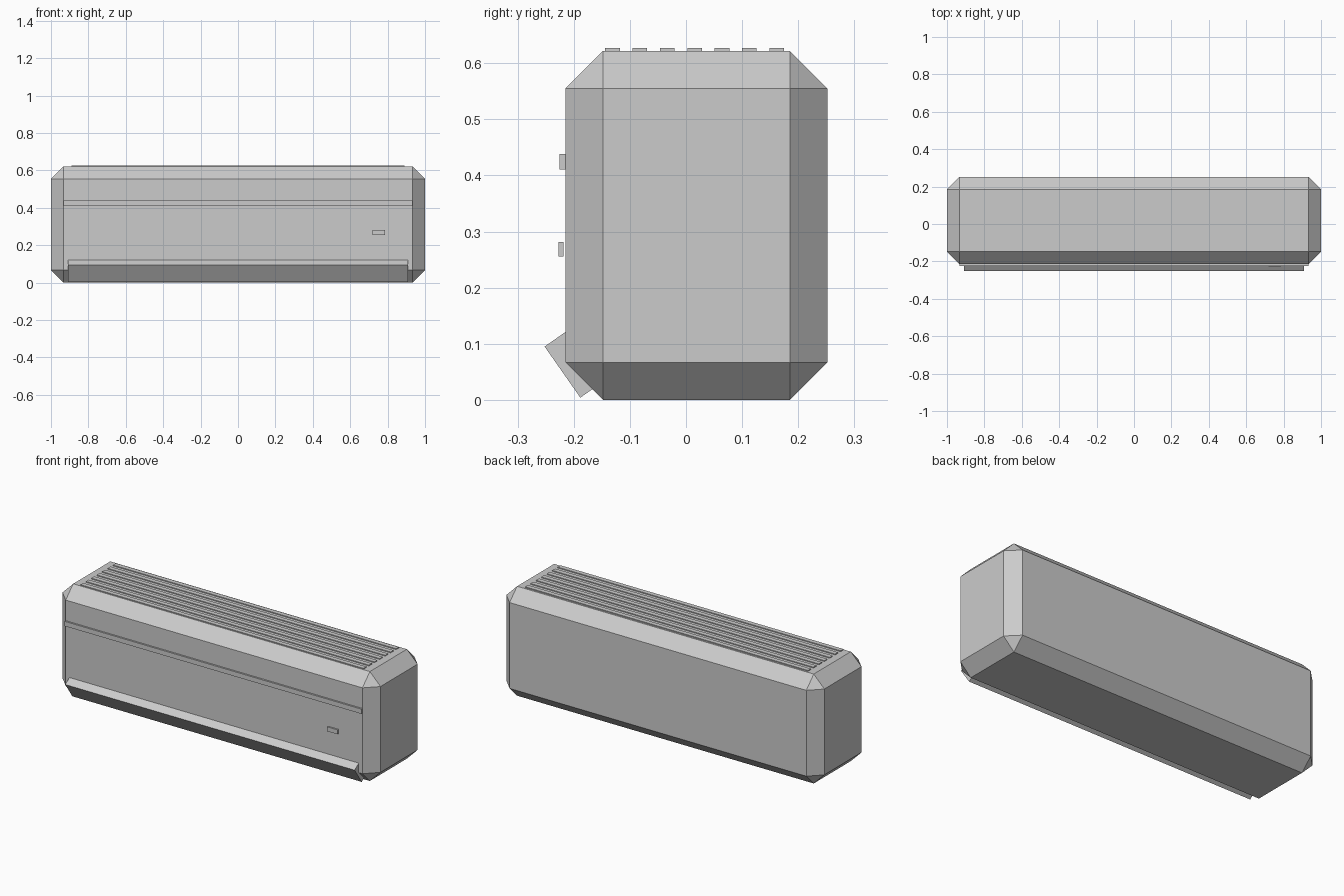
import bpy
from math import radians
from mathutils import Matrix, Vector

default = bpy.data.objects.get("Cube")
if default:
    bpy.data.objects.remove(default, do_unlink=True)

# Single casing plastic
plastic = bpy.data.materials.new("light grey plastic")
plastic.use_nodes = True
GREY = (0.6, 0.6, 0.6, 1)
plastic.diffuse_color = GREY
plastic.node_tree.nodes["Principled BSDF"].inputs["Base Color"].default_value = GREY


def box(name, low, high):
    """Flat shaded box between two opposite corners."""
    low, high = Vector(low), Vector(high)
    bpy.ops.mesh.primitive_cube_add(size=1)
    obj = bpy.context.object
    obj.name = obj.data.name = name
    obj.data.transform(Matrix.Diagonal((*(high - low), 1)))
    obj.location = (low + high) / 2
    obj.data.materials.append(plastic)
    return obj


# Main casing with chamfered edges
BACK, FRONT, TOP = 0.252, -0.215, 0.622
casing = box("casing", (-1, FRONT, 0), (1, BACK, TOP))
chamfer = casing.modifiers.new("chamfer", "BEVEL")
chamfer.width = 0.067
chamfer.segments = 1

# Trim strip across the front
box("front_trim", (-0.933, -0.225, 0.411), (0.933, FRONT + 0.004, 0.438))

# Small display panel, standing just off the front
box("display", (0.72, -0.227, 0.256), (0.785, -0.218, 0.281))

# Tilted air outlet flap, pivoting about its outer upper edge
flap = box("outlet_flap", (-0.91, 0, -0.111), (0.91, 0.055, 0))
flap.data.transform(Matrix.Translation(flap.location))
flap.location = (0, -0.252, 0.095)
flap.rotation_euler.x = radians(35)

# Intake slats along the top
for i in range(7):
    y = -0.131 + i * 0.0488
    box(f"top_slat_{i + 1}", (-0.89, y - 0.013, TOP - 0.005), (0.89, y + 0.013, TOP + 0.005))
